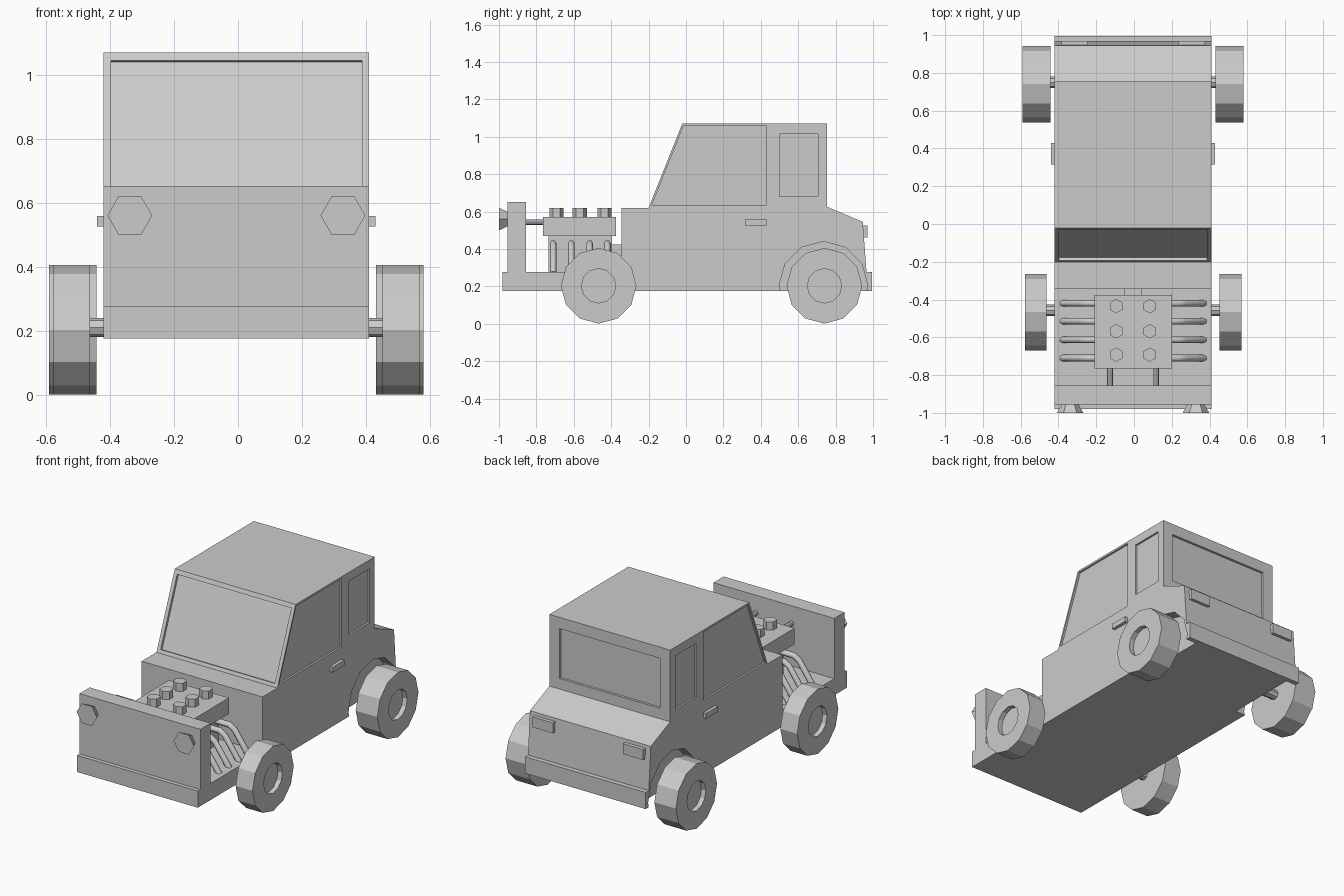
import bpy, bmesh, math
from mathutils import Vector

if "Cube" in bpy.data.objects:
    bpy.data.objects.remove(bpy.data.objects["Cube"])

C = -0.005    # centre line of the car
W = 0.415     # half width of the body


def finish(name, bm):
    bmesh.ops.recalc_face_normals(bm, faces=bm.faces[:])
    me = bpy.data.meshes.new(name)
    bm.to_mesh(me)
    bm.free()
    ob = bpy.data.objects.new(name, me)
    bpy.context.collection.objects.link(ob)
    return ob


def extrude_x(name, profile, x0, x1):
    """Side profile of (y, z) points extruded between two x values."""
    bm = bmesh.new()
    face = bm.faces.new([bm.verts.new((C + x0, y, z)) for y, z in profile])
    res = bmesh.ops.extrude_face_region(bm, geom=[face])
    moved = [g for g in res["geom"] if isinstance(g, bmesh.types.BMVert)]
    bmesh.ops.translate(bm, verts=moved, vec=(x1 - x0, 0, 0))
    return finish(name, bm)


def box(name, x, y, z):
    rect = [(y[0], z[0]), (y[1], z[0]), (y[1], z[1]), (y[0], z[1])]
    return extrude_x(name, rect, *x)


def lathe(name, rings, n, origin, axis):
    """Stack of (offset, radius) rings along an axis, capped at both ends."""
    place = {"x": lambda a, u, v: (a, u, v),
             "y": lambda a, u, v: (u, a, v),
             "z": lambda a, u, v: (v, u, a)}[axis]
    o = Vector(origin) + Vector((C, 0, 0))
    bm = bmesh.new()
    loops = []
    for a, r in rings:
        ang = [2 * math.pi * i / n for i in range(n)]
        loops.append([bm.verts.new(o + Vector(place(a, r * math.cos(t), r * math.sin(t)))) for t in ang])
    for p, q in zip(loops, loops[1:]):
        for i in range(n):
            j = (i + 1) % n
            bm.faces.new((p[i], p[j], q[j], q[i]))
    bm.faces.new(loops[0])
    bm.faces.new(loops[-1])
    return finish(name, bm)


def cut(target, cutter):
    mod = target.modifiers.new("cut", "BOOLEAN")
    mod.operation = "DIFFERENCE"
    mod.solver = "EXACT"
    mod.object = cutter
    bpy.context.view_layer.objects.active = target
    bpy.ops.object.modifier_apply(modifier=mod.name)
    bpy.data.objects.remove(cutter)


# Body: chassis slab, front panel and cab in one side profile
body = extrude_x("body", [
    (-0.98, 0.175), (-0.98, 0.278), (-0.955, 0.278), (-0.955, 0.652),
    (-0.855, 0.652), (-0.855, 0.278), (-0.345, 0.278), (-0.345, 0.62),
    (-0.20, 0.62), (-0.02, 1.07), (0.755, 1.07), (0.755, 0.625),
    (0.945, 0.545), (0.965, 0.278), (0.995, 0.278), (0.995, 0.175)], -W, W)

# Recessed windscreen and rear window
nrm = Vector((-0.928, 0.371))
low, high = Vector((-0.192, 0.64)), Vector((-0.03, 1.045))
screen = [low - nrm * 0.015, low + nrm * 0.05, high + nrm * 0.05, high - nrm * 0.015]
cut(body, extrude_x("screen_cutter", screen, -0.392, 0.392))
cut(body, box("rear_window_cutter", (-0.345, 0.345), (0.74, 0.85), (0.69, 1.0)))

# Side windows and rear wheel arches
for s in (-1, 1):
    cut(body, extrude_x("door_window_cutter",
                        [(-0.183, 0.635), (-0.013, 1.058), (0.43, 1.058), (0.43, 0.635)],
                        s * (W - 0.012), s * (W + 0.1)))
    cut(body, box("side_window_cutter", (s * (W - 0.012), s * (W + 0.1)), (0.5, 0.705), (0.68, 1.015)))
    cut(body, lathe("arch_cutter", [(0, 0.237), (s * 0.2, 0.237)], 12,
                    (s * (W - 0.07), 0.735, 0.203), "x"))

for s, side in ((-1, "left"), (1, "right")):
    # Wheels with a recessed hub, and their axle stubs
    for end, y, xi, xo in (("front", -0.467, 0.457, 0.573), ("rear", 0.74, 0.437, 0.585)):
        lathe(f"{end}_wheel_{side}",
              [(s * xi, 0.202), (s * xo, 0.202), (s * xo, 0.092), (s * (xo - 0.03), 0.092)],
              12, (0, y, 0.203), "x")
        lathe(f"{end}_axle_{side}", [(s * 0.3, 0.03), (s * (xi + 0.02), 0.03)],
              8, (0, y + 0.01, 0.21), "x")
    # Headlights, tail lights and door handles
    lathe(f"headlight_{side}", [(0, 0.045), (-0.045, 0.07)], 6, (s * 0.333, -0.955, 0.56), "y")
    box(f"tail_light_{side}", (s * 0.24, s * 0.38), (0.93, 0.97), (0.46, 0.525))
    box(f"door_handle_{side}", (s * 0.4, s * 0.435), (0.315, 0.43), (0.525, 0.558))
    # Rods from engine to front panel
    lathe(f"engine_rod_{side}", [(-0.87, 0.015), (-0.75, 0.015)], 8, (s * 0.122, 0, 0.543), "y")
    # Cylinder caps on top of the engine
    for i, y in enumerate((-0.435, -0.568, -0.692)):
        lathe(f"engine_cap_{side}_{i}", [(0.56, 0.038), (0.62, 0.038)], 6, (s * 0.089, y, 0), "z")
    # Exhaust pipes bending down to the chassis
    for i, y in enumerate((-0.71, -0.613, -0.515, -0.42)):
        cu = bpy.data.curves.new(f"exhaust_pipe_{side}_{i}", "CURVE")
        cu.dimensions = "3D"
        cu.bevel_depth = 0.018
        cu.bevel_resolution = 1
        cu.use_fill_caps = True
        sp = cu.splines.new("POLY")
        path = [(0.1, 0.43), (0.24, 0.43), (0.275, 0.41), (0.375, 0.27)]
        sp.points.add(len(path) - 1)
        for p, (x, z) in zip(sp.points, path):
            p.co = (C + s * x, y, z, 1)
        bpy.context.collection.objects.link(bpy.data.objects.new(cu.name, cu))

# Engine block
box("engine_head", (-0.205, 0.205), (-0.765, -0.375), (0.47, 0.57))
box("engine_block", (-0.15, 0.15), (-0.735, -0.395), (0.27, 0.48))
box("gearbox_link", (-0.045, 0.045), (-0.42, -0.33), (0.365, 0.425))
